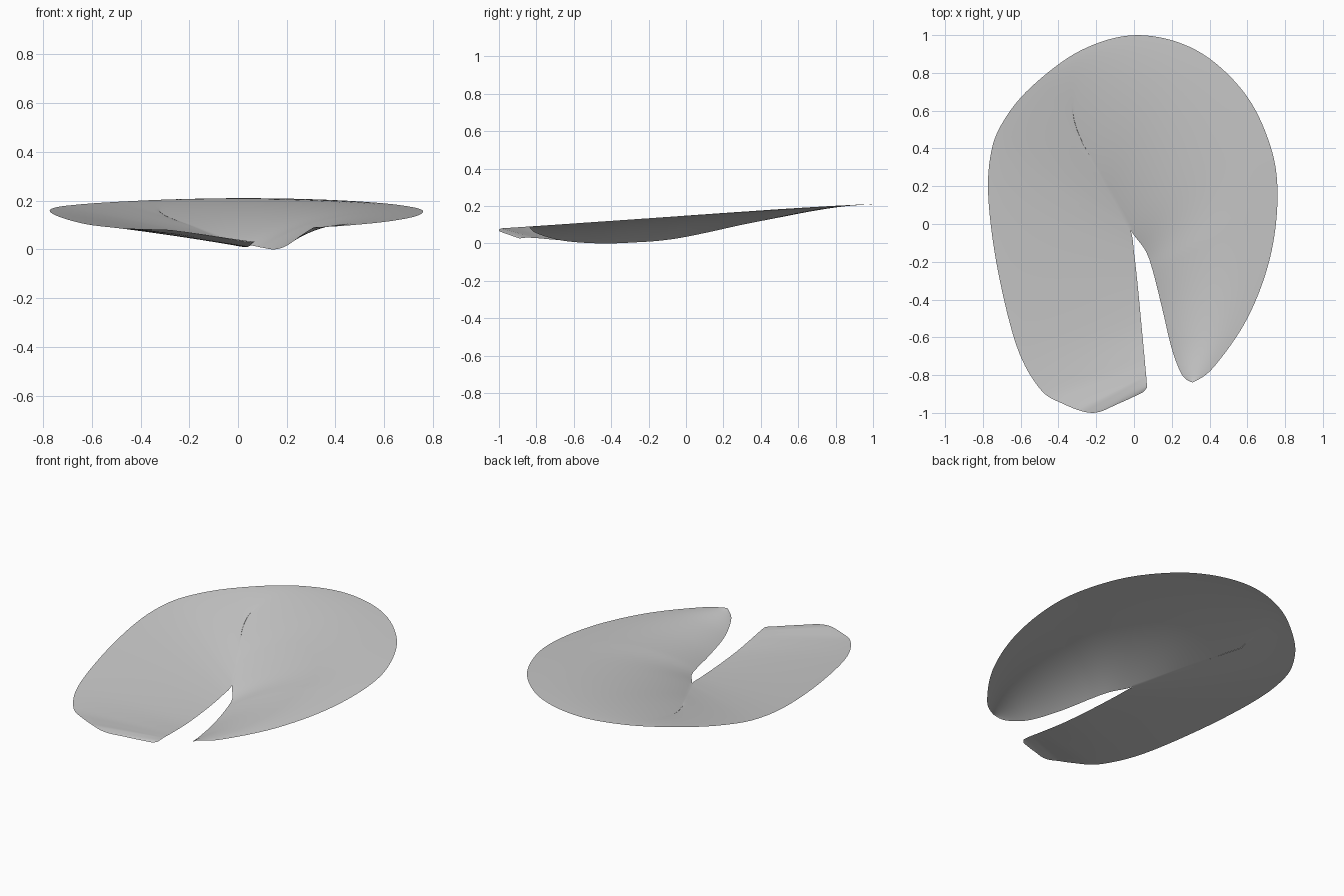
import bpy
import bmesh
from mathutils import Vector

cube = bpy.data.objects.get("Cube")
if cube:
    bpy.data.objects.remove(cube, do_unlink=True)

STEPS, RINGS = 8, 24

# Outer rim, counter-clockwise from the right-hand lobe tip to the other lobe tip
RIM = [(.31, -.84), (.42, -.76), (.6, -.5), (.72, -.18), (.76, .15), (.72, .42),
       (.58, .7), (.33, .92), (.02, 1), (-.28, .92), (-.55, .72), (-.7, .53),
       (-.76, .36), (-.77, .12), (-.72, -.25), (-.62, -.65), (-.5, -.87),
       (-.38, -.95), (-.22, -1), (-.08, -.95), (.05, -.89)]

# Inner edge: up one side of the slit to the end of the crease
SLIT_EDGE = [(.31, -.84, .09), (.255, -.8, .055), (.2, -.66, .015), (.15, -.45, 0),
             (.1, -.25, .007), (.06, -.14, .015)]
CREASE = [(-.02, -.03, .03), (-.1, .12, .06), (-.2, .3, .1), (-.33, .53, .145)]
# and back down the crease and the other side of the slit
FAR_EDGE = [(0, -.15, .018), (.02, -.33, .01), (.04, -.54, .01), (.055, -.7, .02),
            (.062, -.78, .027), (.066, -.82, .03), (.068, -.85, .031), (.07, -.865, .03)]
INNER = SLIT_EDGE + CREASE + CREASE[-2::-1] + FAR_EDGE
APEX, NOTCH_BACK = 9, 12


def spline(points, t):
    """Smooth curve through all points; t counts along the points."""
    last = len(points) - 1
    i = min(int(t), last - 1)
    f = t - i
    a, b, c, d = (Vector(points[max(0, min(last, k))]) for k in range(i - 1, i + 3))
    return b + .5 * f * (c - a + f * (2 * a - 5 * b + 4 * c - d
                                      + f * (3 * (b - c) + d - a)))


def inner_point(t):
    # Both sides share the crease exactly
    return spline(INNER, 2 * APEX - t if APEX < t <= NOTCH_BACK else t)


def rim_point(t):
    x, y = spline(RIM, t)
    z = .145 + .065 * y
    if t > 15:
        z = min(z, .035 - .16 * x)    # drooping front of the flat lobe
    return Vector((x, y, z))


def rise(t, r):
    """Height share: steep beside the slit on one lobe, straight on the other."""
    power = max(1.1, 3 - max(0, t - 4) * .33)
    return 1 - (1 - r) ** power


# Leaf blade lofted from the inner edge to the rim
bm = bmesh.new()
rows = []
for n in range((len(RIM) - 1) * STEPS + 1):
    t = n / STEPS
    a, b = inner_point(t), rim_point(t)
    row = []
    for k in range(RINGS + 1):
        r = (k / RINGS) ** 1.3
        p = a.lerp(b, r)
        p.z = a.z + (b.z - a.z) * rise(t, r)
        row.append(bm.verts.new(p))
    rows.append(row)
for lower, upper in zip(rows, rows[1:]):
    for k in range(RINGS):
        bm.faces.new((lower[k], lower[k + 1], upper[k + 1], upper[k]))
bmesh.ops.remove_doubles(bm, verts=bm.verts, dist=.0005)
for face in bm.faces:
    face.smooth = True

mesh = bpy.data.meshes.new("leaf_blade")
bm.to_mesh(mesh)
bm.free()
leaf = bpy.data.objects.new("leaf_blade", mesh)
bpy.context.collection.objects.link(leaf)

# Plain grey surface
grey = bpy.data.materials.new("light_grey")
grey.use_nodes = True
colour = (.6, .6, .6, 1)
grey.diffuse_color = colour
grey.node_tree.nodes["Principled BSDF"].inputs["Base Color"].default_value = colour
mesh.materials.append(grey)
